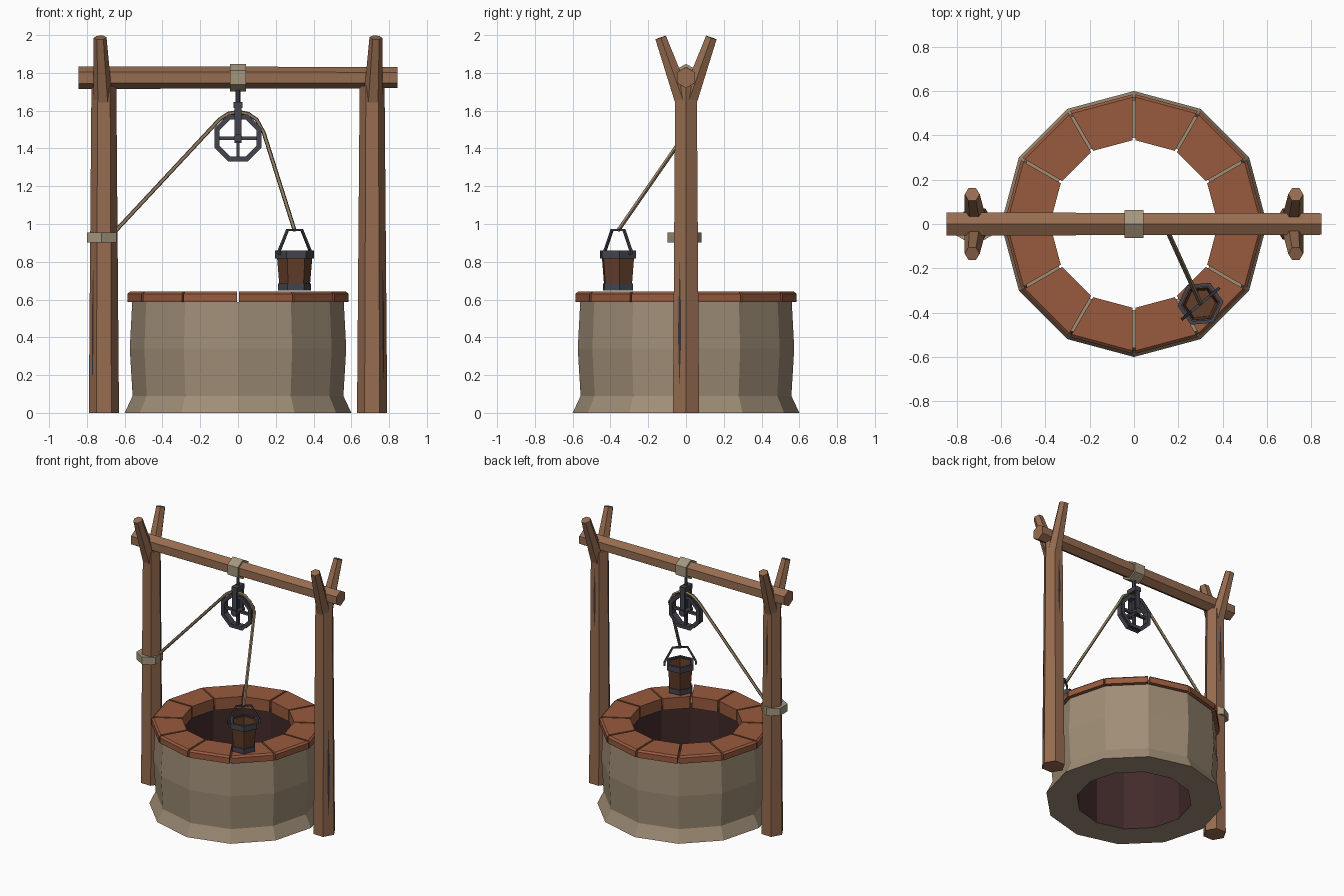
import bpy, bmesh
from math import sin, cos, pi, radians
from mathutils import Vector, Matrix

if "Cube" in bpy.data.objects:
    bpy.data.objects.remove(bpy.data.objects["Cube"])

X, Y, Z = Vector((1, 0, 0)), Vector((0, 1, 0)), Vector((0, 0, 1))


def material(name, rgb):
    """Flat material from an 8-bit display colour, converted to linear."""
    lin = [((c / 255 + 0.055) / 1.055) ** 2.4 for c in rgb] + [1]
    m = bpy.data.materials.new(name)
    m.use_nodes = True
    m.diffuse_color = lin
    bsdf = m.node_tree.nodes["Principled BSDF"]
    bsdf.inputs["Base Color"].default_value = lin
    bsdf.inputs["Roughness"].default_value = 0.9
    return m


WOOD = material("timber", (150, 108, 80))
BRICK = material("red brick", (152, 90, 62))
STONE = material("tan stone", (160, 142, 119))
SHAFT = material("dark shaft", (66, 42, 42))
STRAP = material("pale binding", (165, 150, 127))
IRON = material("dark iron", (68, 68, 78))
STAVE = material("dark stave wood", (98, 62, 42))
ROPE = material("rope", (146, 126, 100))
CRACK = material("crack", (58, 54, 58))


def finish(name, bm, *mats, fix=True):
    if fix:
        bmesh.ops.recalc_face_normals(bm, faces=bm.faces)
    me = bpy.data.meshes.new(name)
    bm.to_mesh(me)
    bm.free()
    for m in mats:
        me.materials.append(m)
    ob = bpy.data.objects.new(name, me)
    bpy.context.collection.objects.link(ob)
    return ob


def bridge(bm, a, b):
    for i in range(len(a)):
        j = (i + 1) % len(a)
        bm.faces.new((a[i], a[j], b[j], b[i]))


def tube(name, path, radii, mat, n=6, phase=0, ref=X):
    """Capped n-sided tube along a path; ref fixes where corner zero points."""
    bm = bmesh.new()
    pts = [Vector(p) for p in path]
    rings = []
    for i, p in enumerate(pts):
        d = (pts[min(i + 1, len(pts) - 1)] - pts[max(i - 1, 0)]).normalized()
        u = (ref - d * ref.dot(d)).normalized()
        v = d.cross(u)
        r = radii[i] if isinstance(radii, (list, tuple)) else radii
        angles = [radians(phase) + 2 * pi * k / n for k in range(n)]
        rings.append([bm.verts.new(p + r * (u * cos(a) + v * sin(a))) for a in angles])
    for a, b in zip(rings, rings[1:]):
        bridge(bm, a, b)
    bm.faces.new(rings[0])
    bm.faces.new(rings[-1])
    return finish(name, bm, mat)


def lathe(name, profile, n, *mats, phase=0, centre=(0, 0, 0)):
    """Closed (radius, height) profile turned round the z axis in n sides."""
    bm = bmesh.new()
    rings = []
    for k in range(n):
        a = radians(phase) + 2 * pi * k / n
        rings.append([bm.verts.new((r * cos(a), r * sin(a), z)) for r, z in profile])
    for k in range(n):
        bridge(bm, rings[k], rings[(k + 1) % n])
    ob = finish(name, bm, *mats)
    ob.location = centre
    return ob


def box(name, centre, size, mat):
    bm = bmesh.new()
    bmesh.ops.create_cube(bm, size=1, matrix=Matrix.Translation(centre) @ Matrix.Diagonal((*size, 1)))
    return finish(name, bm, mat)


# Well wall, with a dark inner shaft
HOLE = 0.39
wall = lathe("well_wall", [(HOLE, 0), (0.6, 0), (0.558, 0.09), (0.573, 0.34),
                           (0.56, 0.587), (HOLE, 0.587)], 12, STONE, SHAFT)
for f in wall.data.polygons:
    if all(wall.data.vertices[v].co.xy.length < HOLE + 0.01 for v in f.vertices):
        f.material_index = 1

# Ring of coping bricks with narrow parallel gaps
coping = [(0.378, 0.555), (0.378, 0.642), (0.572, 0.642), (0.585, 0.63),
          (0.585, 0.588), (0.392, 0.588), (0.392, 0.555)]
GAP = 0.006
for k in range(12):
    bm = bmesh.new()
    ends = []
    for a, g in ((radians(30 * k), GAP), (radians(30 * k + 30), -GAP)):
        ends.append([bm.verts.new((r * cos(a) - g * sin(a), r * sin(a) + g * cos(a), z))
                     for r, z in coping])
    bridge(bm, *ends)
    for e in ends:
        bm.faces.new(e)
    finish(f"coping_brick_{k + 1}", bm, BRICK)

# Posts with forked tops and cracks
POST_X, POST_H, R0, R1 = 0.71, 1.73, 0.08, 0.066


def crack(name, sx, angle, z0, z1):
    """Thin sliver lying on one flat of a post."""
    a = radians(angle)
    bm = bmesh.new()
    vs = []
    for t, s in ((0, 0), (0.008, 0.3), (0.01, 0.55), (0.004, 0.8), (0, 1), (-0.007, 0.65), (-0.009, 0.4)):
        z = z0 + (z1 - z0) * s
        r = (R0 + (R1 - R0) * z / POST_H) * cos(pi / 6) + 0.002
        vs.append(bm.verts.new((sx * POST_X + r * cos(a) - t * sin(a), r * sin(a) + t * cos(a), z)))
    bm.faces.new(vs)
    finish(name, bm, CRACK, fix=False)


for side, sx in (("left", 1), ("right", -1)):
    tube(f"{side}_post", [(sx * POST_X, 0, 0), (sx * POST_X, 0, POST_H)], [R0, R1], WOOD)
    for end, sy in (("front", -1), ("back", 1)):
        tube(f"{side}_{end}_fork", [(sx * 0.715, sy * 0.01, 1.64), (sx * 0.73, sy * 0.134, 1.987)],
             [0.052, 0.034], WOOD)
    crack(f"{side}_front_crack", sx, -30 if sx > 0 else -150, 0.13, 0.81)
    crack(f"{side}_back_crack", sx, 90, 1.15, 1.62)

# Crossbeam and bindings
BEAM_Z = 1.775
tube("crossbeam", [(-0.845, 0, BEAM_Z), (0.845, 0, BEAM_Z)], [0.06, 0.056], WOOD, phase=30, ref=Y)
tube("beam_binding", [(-0.043, 0, BEAM_Z), (0.043, 0, BEAM_Z)], 0.073, STRAP, phase=30, ref=Y)
tube("post_binding", [(-0.722, -0.008, 0.902), (-0.722, -0.008, 0.956)], 0.09, STRAP, phase=30)

# Pulley wheel, spokes, axle and hanger
HUB = 1.455
wheel = lathe("pulley_rim", [(0.107, -0.024), (0.135, -0.024), (0.125, 0), (0.135, 0.024), (0.107, 0.024)],
              8, IRON, phase=22.5, centre=(0, 0, HUB))
wheel.rotation_euler.x = pi / 2
box("pulley_spoke_across", (0, 0, HUB), (0.21, 0.02, 0.018), IRON)
box("pulley_spoke_upright", (0, 0, HUB), (0.018, 0.02, 0.21), IRON)
tube("pulley_axle", [(0, -0.05, HUB), (0, 0.05, HUB)], 0.024, IRON, n=8, phase=22.5)
for end, sy in (("front", -1), ("back", 1)):
    box(f"hanger_{end}_plate", (0, sy * 0.036, 1.53), (0.036, 0.012, 0.2), IRON)
box("hanger_block", (0, 0, 1.63), (0.046, 0.088, 0.034), IRON)
tube("hanger_rod", [(0, 0, 1.64), (0, 0, 1.73)], 0.013, IRON)

# Rope from post, over the wheel, down to the bucket
BX, BY = 0.3, -0.36
over = [(0.139 * cos(radians(a)), 0, HUB + 0.139 * sin(radians(a))) for a in (135, 112, 90, 67, 45, 12)]
tube("rope", [(-0.67, 0, 0.94), *over, (BX, BY, 0.965)], 0.011, ROPE, n=5, ref=Y)

# Bucket
spot = dict(phase=5, centre=(BX, BY, 0))
lathe("bucket_staves", [(0.08, 0.66), (0.096, 0.85), (0.08, 0.85), (0.066, 0.66)], 6, STAVE, **spot)
lathe("bucket_rim_band", [(0.094, 0.818), (0.104, 0.818), (0.104, 0.86), (0.086, 0.86)], 6, IRON, **spot)
tube("bucket_base_band", [(BX, BY, 0.648), (BX, BY, 0.685)], 0.088, IRON, phase=5)
tube("bucket_floor", [(BX, BY, 0.68), (BX, BY, 0.69)], 0.076, STAVE, phase=5)
lean = Vector((cos(radians(40)), sin(radians(40)), 0))
tube("bucket_handle", [Vector((BX, BY, z)) + lean * s for s, z in
                       ((-0.106, 0.835), (-0.106, 0.86), (-0.05, 0.967), (0.05, 0.967), (0.106, 0.86), (0.106, 0.835))],
     0.009, IRON, n=4, phase=45, ref=lean.cross(Z))
